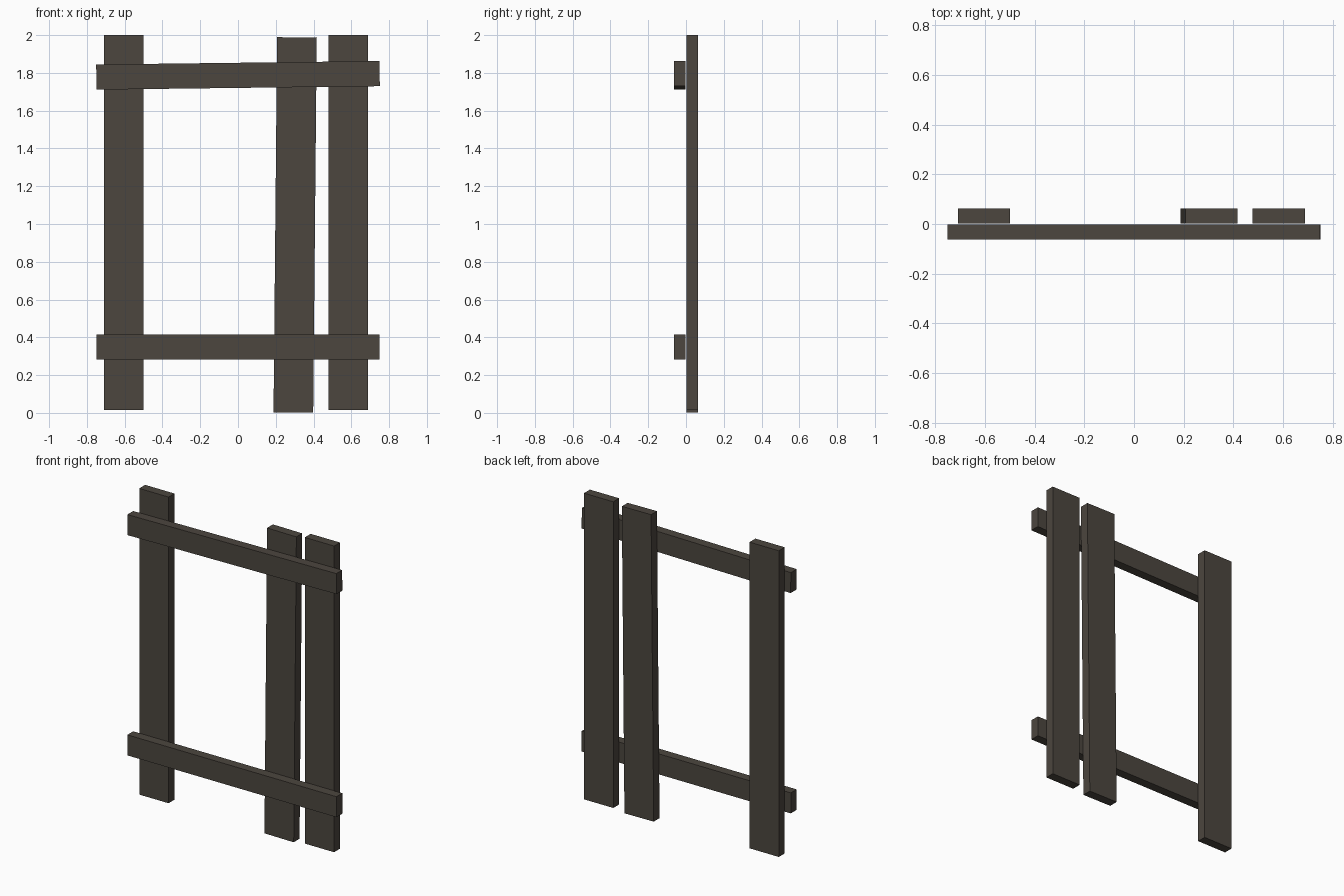
import bpy
from mathutils import Matrix

if "Cube" in bpy.data.objects:
    bpy.data.objects.remove(bpy.data.objects["Cube"])

wood = bpy.data.materials.new("dark weathered wood")
wood.diffuse_color = (0.072, 0.061, 0.049, 1)
wood.use_nodes = True
wood.node_tree.nodes["Principled BSDF"].inputs["Base Color"].default_value = wood.diffuse_color


def board(name, center, size, tilt=0.0):
    """Box board, tilted about the front-back axis."""
    bpy.ops.mesh.primitive_cube_add(size=1)
    ob = bpy.context.object
    ob.name = name
    ob.data.transform(Matrix.Diagonal((*size, 1)))
    ob.location = center
    ob.rotation_euler = (0, tilt, 0)
    ob.data.materials.append(wood)
    return ob


THICK = 0.06
BACK, FRONT = 0.0325, -0.0325

# Upright planks; the middle one leans slightly
board("left_plank", (-0.605, BACK, 1.007), (0.21, THICK, 1.986))
board("leaning_plank", (0.3025, BACK, 0.995), (0.21, THICK, 1.986), 0.0095)
board("right_plank", (0.583, BACK, 1.007), (0.21, THICK, 1.986))

# Cross rails; the upper one is slightly crooked
board("lower_rail", (0, FRONT, 0.349), (1.5, THICK, 0.133))
board("upper_rail", (0, FRONT, 1.787), (1.5, THICK, 0.133), -0.0122)
